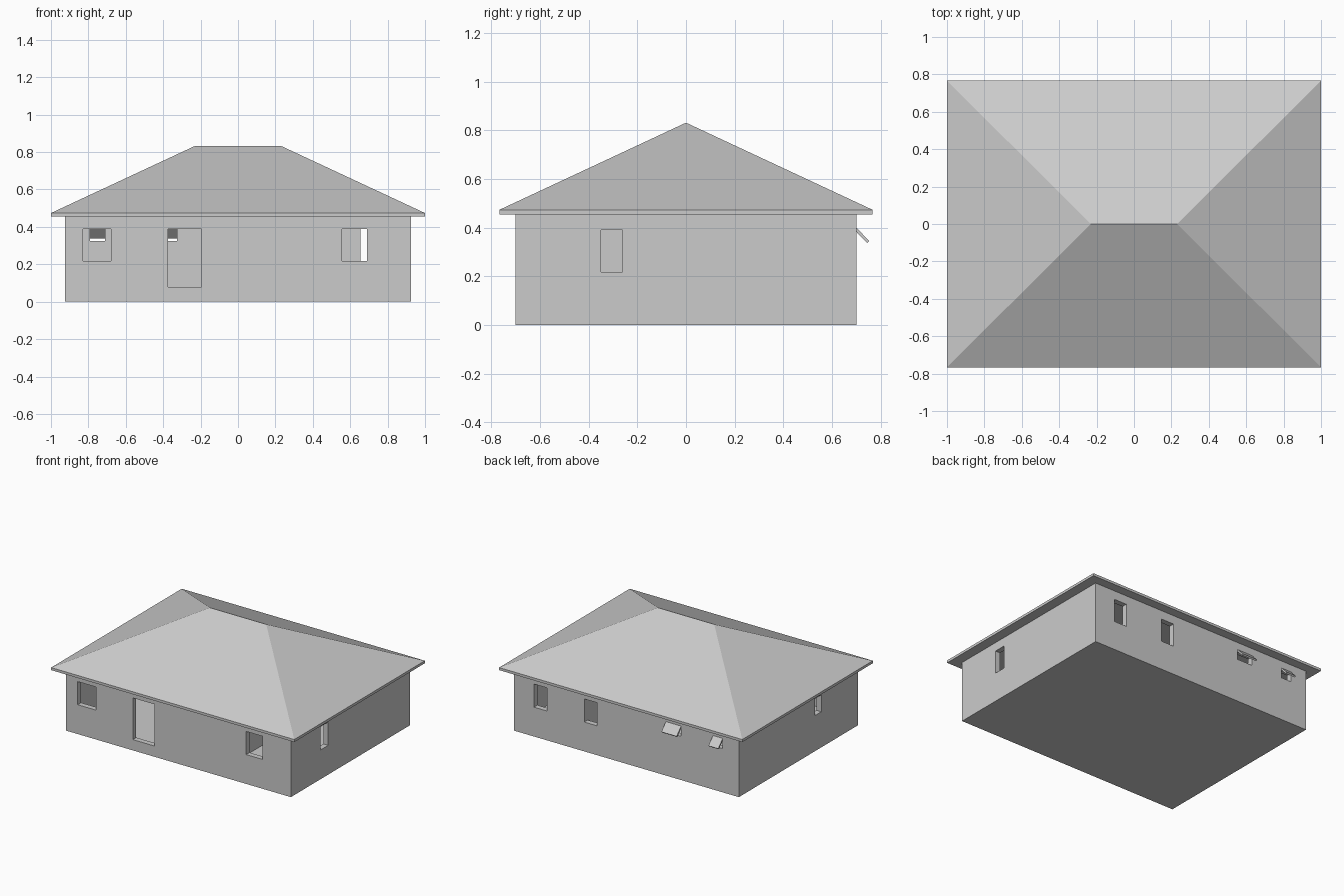
import bpy
import bmesh
import math

old = bpy.data.objects.get("Cube")
if old:
    bpy.data.objects.remove(old, do_unlink=True)

# Single plain grey
grey = bpy.data.materials.new("plain_grey")
grey.use_nodes = True
GREY = (0.6, 0.6, 0.6, 1)
grey.diffuse_color = GREY
grey.node_tree.nodes["Principled BSDF"].inputs["Base Color"].default_value = GREY

HX, HY, T = 0.925, 0.70, 0.04      # outer half sizes and wall thickness
EAVE, FLOOR = 0.455, 0.07
SILL, HEAD = 0.218, 0.39


def add_object(name, bm):
    bmesh.ops.recalc_face_normals(bm, faces=bm.faces)
    mesh = bpy.data.meshes.new(name)
    bm.to_mesh(mesh)
    bm.free()
    mesh.materials.append(grey)
    obj = bpy.data.objects.new(name, mesh)
    bpy.context.collection.objects.link(obj)
    return obj


def box(name, x, y, z):
    """Box from (min, max) pairs."""
    bm = bmesh.new()
    bmesh.ops.create_cube(bm, size=1)
    for v in bm.verts:
        v.co = [lo + (c + 0.5) * (hi - lo) for c, (lo, hi) in zip(v.co, (x, y, z))]
    return add_object(name, bm)


def cut(target, cutter):
    cutter.hide_render = True
    mod = target.modifiers.new("opening", 'BOOLEAN')
    mod.operation = 'DIFFERENCE'
    mod.solver = 'EXACT'
    mod.object = cutter
    bpy.context.view_layer.objects.active = target
    bpy.ops.object.modifier_apply(modifier=mod.name)
    bpy.data.objects.remove(cutter, do_unlink=True)


# Hollow wall shell with floor and ceiling
walls = box("walls", (-HX, HX), (-HY, HY), (0, EAVE + 0.005))
cut(walls, box("cavity", (T - HX, HX - T), (T - HY, HY - T), (FLOOR, EAVE - 0.015)))

# Openings: side, start, end, bottom, top
awnings = [(-0.45, -0.325), (-0.792, -0.712)]
openings = [
    ("front", -0.828, -0.678, SILL, HEAD),
    ("front", -0.375, -0.195, 0.08, HEAD),
    ("front", 0.557, 0.69, SILL, HEAD),
    ("back", 0.655, 0.76, SILL, HEAD),
    ("back", 0.24, 0.346, SILL, HEAD),
    ("left", -0.35, -0.262, SILL, HEAD),
    ("right", -0.268, -0.195, 0.265, HEAD),
] + [("back", a, b, 0.325, HEAD) for a, b in awnings]

for side, a, b, low, high in openings:
    sign = 1 if side in ("back", "left") else -1
    half = HY if side in ("front", "back") else HX
    through = sorted((sign * (half - 1.5 * T), sign * (half + T)))
    x, y = ((a, b), through) if half == HY else (through, (a, b))
    cut(walls, box("opening_cutter", x, y, (low, high)))

# Inner partition wall
box("partition_wall", (0.35, 0.38), (T - HY, HY - T), (FLOOR, EAVE - 0.015))

# Tilted awning window sashes, hinged at the top
for i, (a, b) in enumerate(awnings):
    sash = box("awning_sash_%d" % (i + 1), (a, b), (-0.012, 0), (-0.077, 0))
    sash.location = (0, HY, 0.401)
    sash.rotation_euler.x = math.radians(44)

# Hipped roof with a thin fascia
bm = bmesh.new()
corners = [(-1, -0.767), (1, -0.767), (1, 0.767), (-1, 0.767)]
low = [bm.verts.new((x, y, EAVE)) for x, y in corners]
top = [bm.verts.new((x, y, 0.474)) for x, y in corners]
ridge = [bm.verts.new((x, 0, 0.832)) for x in (-0.232, 0.232)]
bm.faces.new(low)
for i in range(4):
    j = (i + 1) % 4
    bm.faces.new((low[i], low[j], top[j], top[i]))
bm.faces.new((top[0], top[1], ridge[1], ridge[0]))
bm.faces.new((top[1], top[2], ridge[1]))
bm.faces.new((top[2], top[3], ridge[0], ridge[1]))
bm.faces.new((top[3], top[0], ridge[0]))
add_object("hip_roof", bm)
